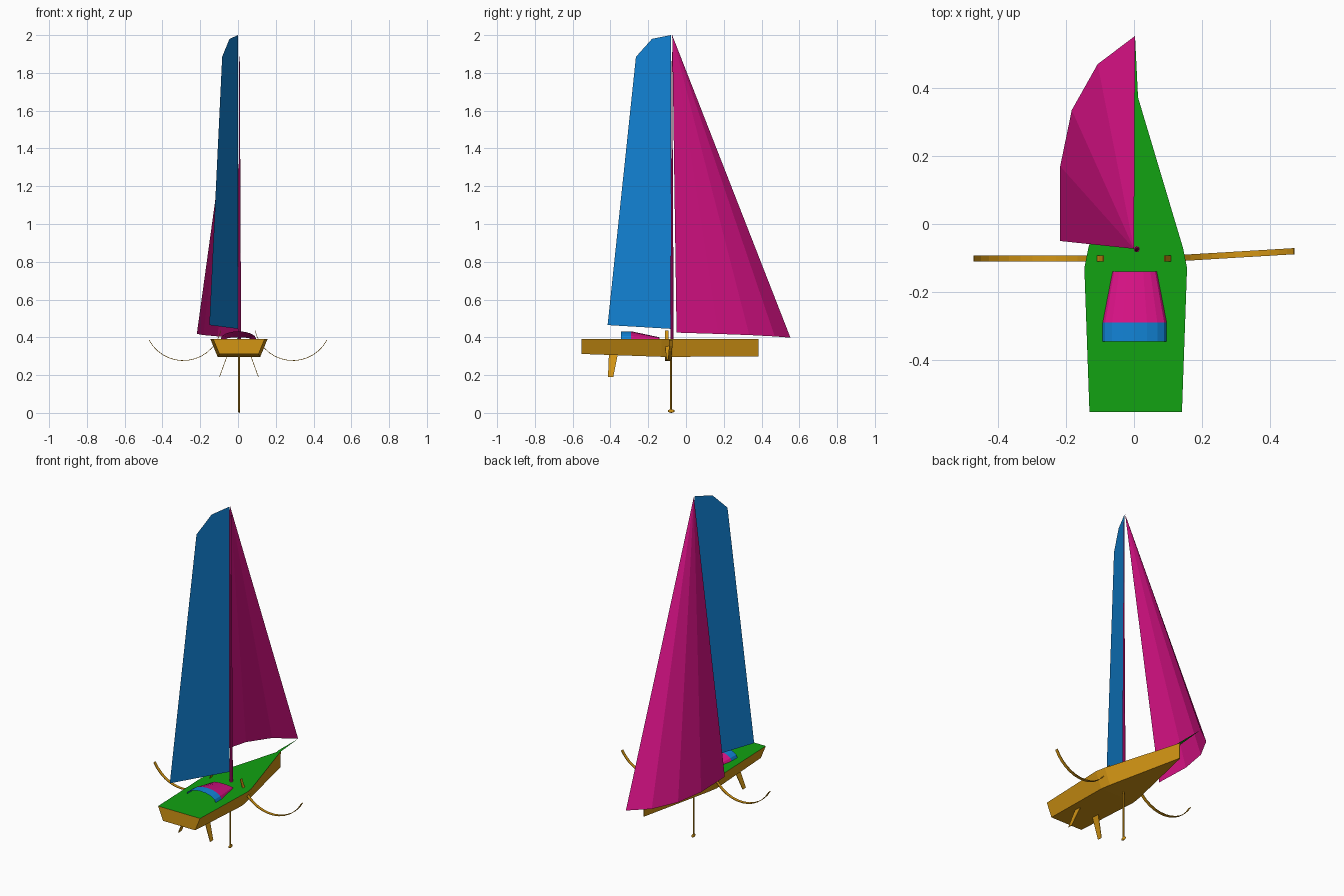
import bpy, bmesh, math

if "Cube" in bpy.data.objects:
    bpy.data.objects.remove(bpy.data.objects["Cube"])


def mat(name, rgb):
    m = bpy.data.materials.new(name)
    m.diffuse_color = (*rgb, 1)
    m.use_nodes = True
    m.node_tree.nodes["Principled BSDF"].inputs["Base Color"].default_value = m.diffuse_color
    return m


MAGENTA = mat("magenta", (0.70, 0.006, 0.24))
BLUE = mat("blue", (0.006, 0.23, 0.68))
GREEN = mat("green", (0.006, 0.36, 0.006))
ORANGE = mat("orange", (0.65, 0.30, 0.007))


def make(name, verts, faces, mats, rule=None, thick=0):
    me = bpy.data.meshes.new(name)
    me.from_pydata(verts, [], faces)
    bm = bmesh.new()
    bm.from_mesh(me)
    bmesh.ops.recalc_face_normals(bm, faces=bm.faces)
    bm.normal_update()
    if rule:
        for f in bm.faces:
            f.material_index = rule(f)
    bm.to_mesh(me)
    bm.free()
    for m in mats:
        me.materials.append(m)
    ob = bpy.data.objects.new(name, me)
    bpy.context.collection.objects.link(ob)
    if thick:
        s = ob.modifiers.new("thickness", 'SOLIDIFY')
        s.thickness = thick
        s.offset = 0
    return ob


def loft(rows):
    """Vertices and quads for a grid of equally long rows."""
    n = len(rows[0])
    faces = [(r * n + i, r * n + i + 1, (r + 1) * n + i + 1, (r + 1) * n + i)
             for r in range(len(rows) - 1) for i in range(n - 1)]
    return [p for row in rows for p in row], faces


CX = 0.005  # hull centre line

# Hull: stations of (y, deck half width, bottom half width, bottom z)
stations = [(-0.553, 0.136, 0.104, 0.312), (-0.13, 0.151, 0.113, 0.297),
            (-0.07, 0.139, 0.103, 0.297), (0.385, 0.003, 0.002, 0.298)]
rows = [[(CX - t, y, 0.39), (CX - b, y, z), (CX + b, y, z), (CX + t, y, 0.39),
         (CX - t, y, 0.39)] for y, t, b, z in stations]
verts, faces = loft([r[:4] for r in rows])
faces += [(4 * r, 4 * r + 3, 4 * r + 7, 4 * r + 4) for r in range(3)]
faces += [(0, 1, 2, 3), (12, 13, 14, 15)]
make("hull", verts, faces, [ORANGE, GREEN],
     lambda f: int(f.normal.z > 0.9))

# Bowsprit
make("bowsprit", [(-0.008, 0.37, 0.391), (0.012, 0.37, 0.391), (0.003, 0.553, 0.398)],
     [(0, 1, 2)], [GREEN])

# Cabin hood: arched sheet with a blue rear band
hood = []
for y, w, h in [(-0.345, 0.094, 0.041), (-0.29, 0.094, 0.041), (-0.14, 0.065, 0.009)]:
    hood.append([(0.002 - w * math.cos(math.pi * i / 8), y,
                  0.391 + h * math.sin(math.pi * i / 8)) for i in range(9)])
verts, faces = loft(hood)
make("cabin_hood", verts, faces, [MAGENTA, BLUE],
     lambda f: int(f.calc_center_median().y < -0.29))

# Mast
bpy.ops.mesh.primitive_cone_add(vertices=10, radius1=0.009, radius2=0.001, depth=1.56,
                                location=(0.008, -0.074, 1.17))
mast = bpy.context.object
mast.name = "mast"
mast.data.materials.append(MAGENTA)

# Mainsail: flat sheet swung out to the left, outline as (y, z)
outline = [(-0.08, 0.445), (-0.08, 2.0), (-0.18, 1.98), (-0.265, 1.885), (-0.415, 0.465)]
make("mainsail", [((y + 0.08) * 0.453, y, z) for y, z in outline],
     [range(5)], [BLUE])

# Headsail: fan of facets from the masthead to a curved foot
foot = [(0.003, 0.553, 0.398), (-0.107, 0.47, 0.405), (-0.183, 0.335, 0.412),
        (-0.217, 0.17, 0.418), (-0.217, -0.05, 0.425)]
make("headsail", [(0, -0.073, 2.0)] + foot,
     [(0, i, i + 1) for i in range(1, 5)], [MAGENTA])

# Curved side foils, the right one swept slightly forward
for side, name, sweep in ((-1, "left_foil", 0.0), (1, "right_foil", 0.06)):
    rows = []
    for i in range(15):
        a = math.radians(193 + (332 - 193) * i / 14)
        x = 0.29 + 0.205 * math.cos(a)
        y = -0.101 + sweep * max(0, x - 0.12)
        z = 0.482 + 0.205 * math.sin(a)
        rows.append([(side * x, y - 0.009, z), (side * x, y + 0.009, z)])
    verts, faces = loft(rows)
    make(name, verts, faces, [ORANGE], thick=0.003)

# Splayed twin rudders
for side, name in ((-1, "left_rudder"), (1, "right_rudder")):
    make(name, [(CX + side * x, y, z) for x, y, z in
                [(0.058, -0.408, 0.315), (0.058, -0.36, 0.315),
                 (0.103, -0.385, 0.19), (0.103, -0.413, 0.19)]],
         [(0, 1, 2, 3)], [ORANGE], thick=0.003)

# Keel strut and bulb
bpy.ops.mesh.primitive_cylinder_add(vertices=8, radius=0.005, depth=0.30,
                                    location=(0.006, -0.08, 0.16))
keel = bpy.context.object
keel.name = "keel_strut"
bpy.ops.mesh.primitive_uv_sphere_add(segments=8, ring_count=6, radius=1,
                                     location=(0.006, -0.078, 0.01))
bulb = bpy.context.object
bulb.name = "keel_bulb"
bulb.scale = (0.006, 0.018, 0.01)
for ob in (keel, bulb):
    ob.data.materials.append(ORANGE)
